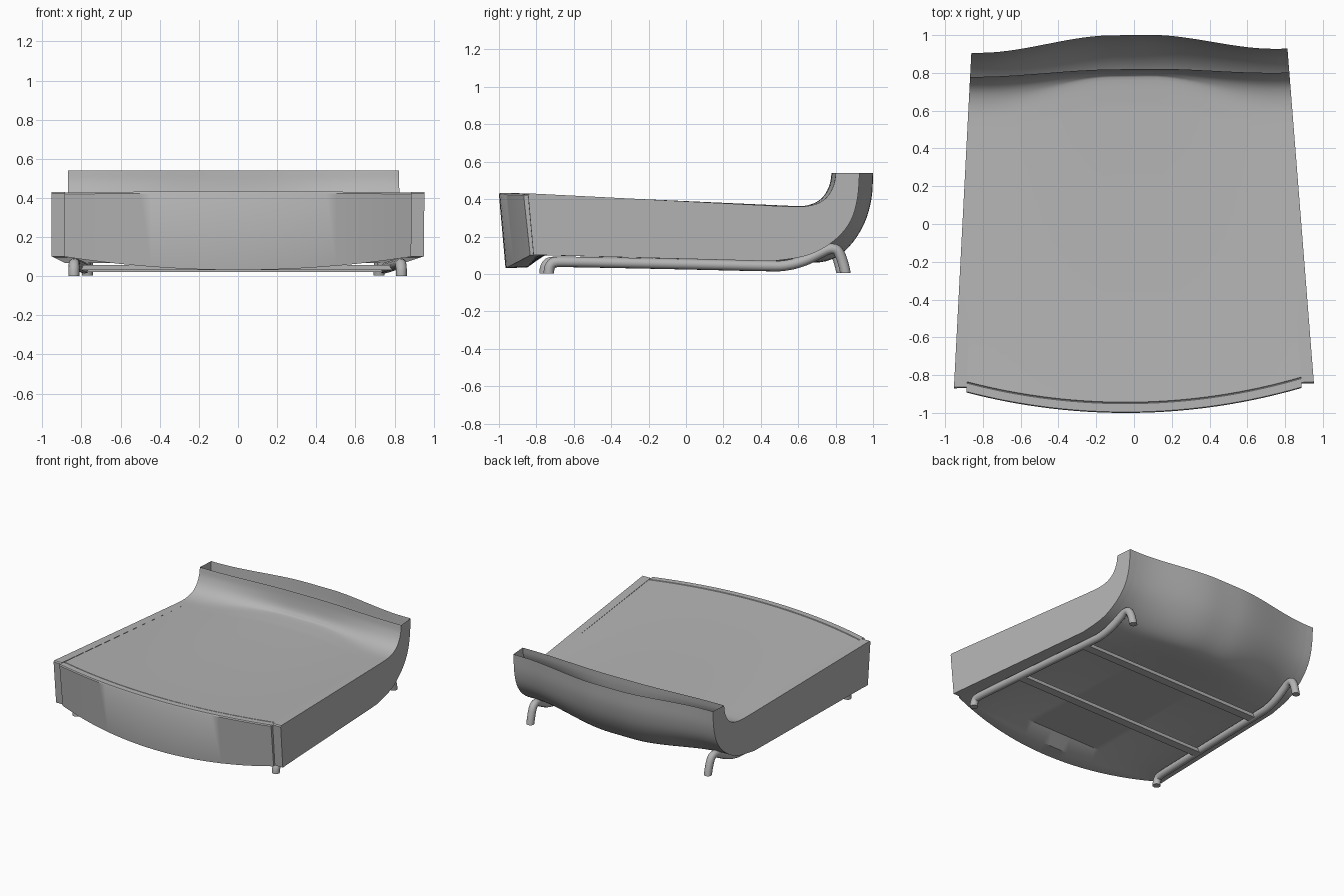
import bpy, bmesh, math
from mathutils import Matrix, Vector

if "Cube" in bpy.data.objects:
    bpy.data.objects.remove(bpy.data.objects["Cube"])

grey = bpy.data.materials.new("warm_grey")
grey.diffuse_color = (0.46, 0.46, 0.46, 1)
grey.use_nodes = True
grey.node_tree.nodes["Principled BSDF"].inputs["Base Color"].default_value = grey.diffuse_color

# The whole seat is turned very slightly about z
PLACE = Matrix.Translation((-0.012, 0, 0)) @ Matrix.Rotation(0.0135, 4, 'Z')
SEAM = 0.93


def half_width(y):
    return 0.897 - 0.0655 * y


def smooth_path(pts, steps=4):
    """Catmull-Rom curve through the points."""
    pts = [Vector(p) for p in pts]
    ext = [2 * pts[0] - pts[1]] + pts + [2 * pts[-1] - pts[-2]]
    out = []
    for i in range(1, len(ext) - 2):
        a, b, c, d = ext[i - 1:i + 3]
        for k in range(steps):
            t = k / steps
            out.append(0.5 * (2 * b + (c - a) * t + (2 * a - 5 * b + 4 * c - d) * t * t
                              + (3 * b - a - 3 * c + d) * t ** 3))
    return out + [pts[-1]]


def finish(name, bm, angle=35):
    me = bpy.data.meshes.new(name)
    bm.to_mesh(me)
    bm.free()
    me.materials.append(grey)
    ob = bpy.data.objects.new(name, me)
    bpy.context.collection.objects.link(ob)
    me.transform(PLACE)
    bpy.ops.object.select_all(action='DESELECT')
    ob.select_set(True)
    bpy.context.view_layer.objects.active = ob
    bpy.ops.object.shade_smooth_by_angle(angle=math.radians(angle))
    return ob


# Side-view profiles (y, z): middle of the seat and the seam by the side panels
LIP_MID = [(.82, .54), (.817, .48), (.808, .42), (.79, .385), (.76, .37), (.60, .362)]
LIP_SEAM = [(.79, .54), (.78, .48), (.75, .42), (.70, .38), (.62, .361), (.50, .362)]
FRONT_MID = [(-.943, .432), (-.946, .424), (-.951, .434), (-.995, .434), (-1.0, .425),
             (-.965, .032), (-.85, .034), (-.76, .10)]
FRONT_SEAM = [(-.823, .427), (-.826, .420), (-.831, .428), (-.875, .428), (-.88, .420),
              (-.845, .10), (-.82, .10), (-.76, .10)]
SHELL_MID = [(.45, .068), (.65, .06), (.77, .075), (.87, .145), (.95, .265), (.99, .40), (1.0, .54)]
SHELL_SEAM = [(.45, .068), (.60, .09), (.70, .125), (.80, .195), (.87, .285), (.905, .40), (.917, .54)]


def blend(a, b, w):
    return [Vector(p).lerp(Vector(q), w) for p, q in zip(a, b)]


def profile(u):
    """Open profile from the inner back lip, round the front, to the outer back lip."""
    wf = (abs(u) / SEAM) ** 2
    t = min(1, max(0, (abs(u) - .12) / (SEAM - .12)))
    wb = t * t * (3 - 2 * t)
    return (smooth_path(blend(LIP_MID, LIP_SEAM, wb)) + blend(FRONT_MID, FRONT_SEAM, wf)
            + smooth_path(blend(SHELL_MID, SHELL_SEAM, wb)))


def point(u, p):
    return (u * half_width(p[0]), p[0], p[1])


def loft(bm, sections):
    rows = [[bm.verts.new(point(u, p)) for p in prof] for u, prof in sections]
    for r, s in zip(rows, rows[1:]):
        for i in range(len(r) - 1):
            bm.faces.new((r[i], r[i + 1], s[i + 1], s[i]))
    return rows


# Cushion and back shell, open along the top of the back
bm = bmesh.new()
N = 32
us = [SEAM * (2 * i / N - 1) for i in range(N + 1)]
loft(bm, [(u, profile(u)) for u in us])
bmesh.ops.recalc_face_normals(bm, faces=bm.faces)
finish("cushion_and_shell", bm)

# Side panels, set back a little at the front corner
SIDE_FRONT = [(-.84, .430), (-.85, .430), (-.857, .422), (-.828, .10), (-.76, .10)]
side_profile = smooth_path(LIP_SEAM) + [Vector(p) for p in SIDE_FRONT] + smooth_path(SHELL_SEAM)
for side, label in ((-1, "left"), (1, "right")):
    bm = bmesh.new()
    rows = loft(bm, [(side * SEAM, side_profile), (side, side_profile)])
    bm.faces.new(rows[1])
    # small infill behind the stepped front corner
    bm.faces.new([bm.verts.new(point(side * SEAM, p)) for p in
                  ((-.88, .420), (-.857, .422), (-.828, .10), (-.845, .10))])
    bmesh.ops.recalc_face_normals(bm, faces=bm.faces)
    finish(label + "_side_panel", bm, 25)

# Bent tube runners with front and rear feet
TUBE = [(-.745, .002), (-.742, .03), (-.73, .052), (-.70, .064), (-.55, .063), (0, .052),
        (.40, .043), (.52, .045), (.62, .07), (.70, .108), (.755, .133), (.795, .128),
        (.817, .095), (.832, .05), (.843, .004)]
R, SIDES = .028, 12
for side, label in ((-1, "left"), (1, "right")):
    bm = bmesh.new()
    path = [Vector((side * .885 * half_width(p.x), p.x, p.y)) for p in smooth_path(TUBE, 3)]
    rings = []
    for i, c in enumerate(path):
        d = (path[min(i + 1, len(path) - 1)] - path[max(i - 1, 0)]).normalized()
        if i in (0, len(path) - 1):
            d = Vector((0, 0, 1 if i == 0 else -1))
        a = Vector((1, 0, 0))
        a = (a - d * a.dot(d)).normalized()
        b = d.cross(a)
        rings.append([bm.verts.new(c + R * (a * math.cos(k * math.tau / SIDES)
                                            + b * math.sin(k * math.tau / SIDES)))
                      for k in range(SIDES)])
    for r, s in zip(rings, rings[1:]):
        for k in range(SIDES):
            n = (k + 1) % SIDES
            bm.faces.new((r[k], r[n], s[n], s[k]))
    bm.faces.new(rings[0])
    bm.faces.new(rings[-1])
    bmesh.ops.recalc_face_normals(bm, faces=bm.faces)
    finish(label + "_runner", bm, 40)

# Flat cross bars between the runners
for y, z, label in ((-.27, .045, "front"), (.36, .034, "rear")):
    bm = bmesh.new()
    w = 2 * .885 * half_width(y)
    bmesh.ops.create_cube(bm, size=1, matrix=Matrix.Translation((0, y, z))
                          @ Matrix.Diagonal((w, .065, .026, 1)))
    finish(label + "_cross_bar", bm)
